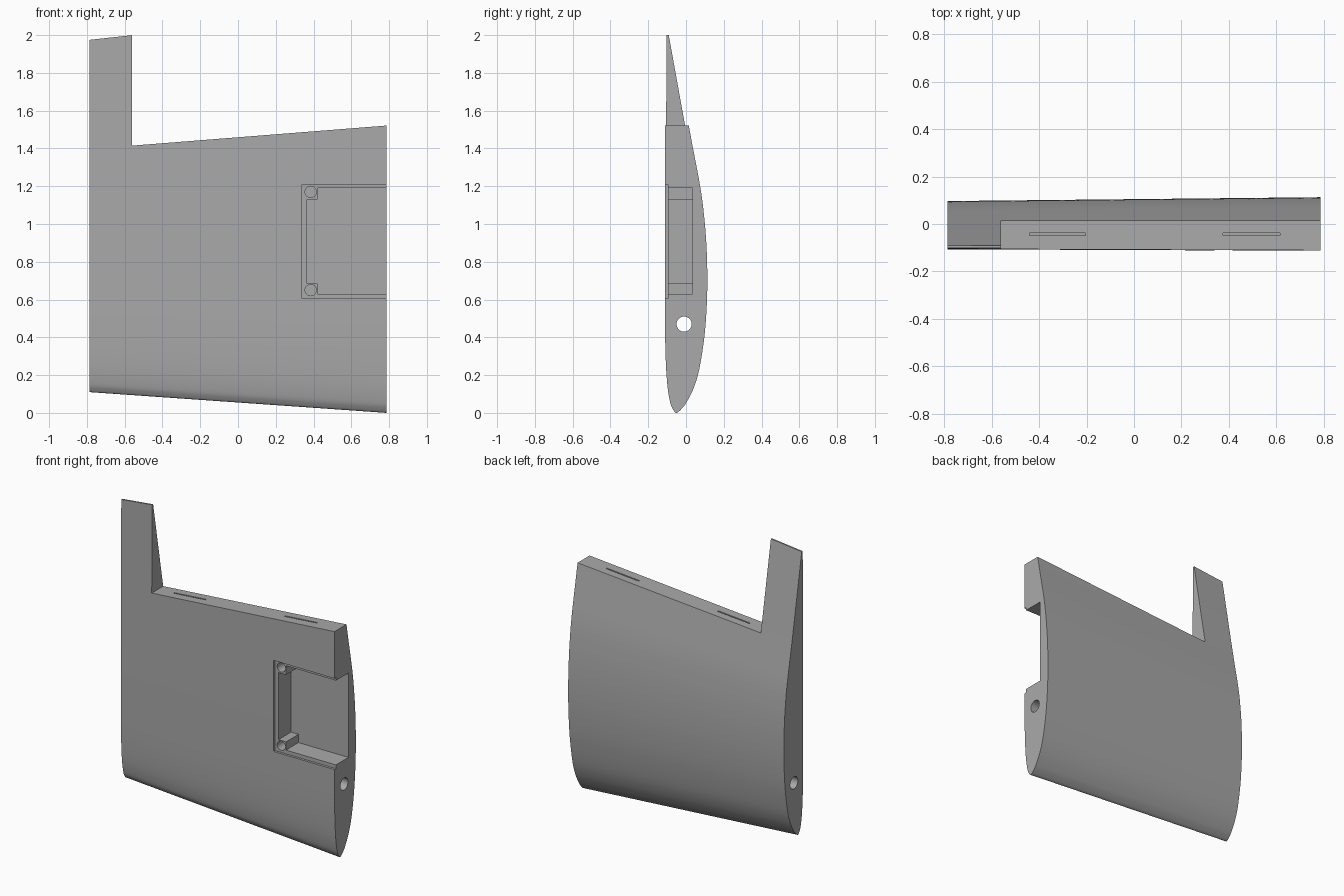
import bpy, bmesh, math
from mathutils import Vector

default = bpy.data.objects.get("Cube")
if default:
    bpy.data.objects.remove(default, do_unlink=True)

grey = bpy.data.materials.new("plain grey")
grey.use_nodes = True
grey.diffuse_color = (0.4, 0.4, 0.4, 1)
grey.node_tree.nodes["Principled BSDF"].inputs["Base Color"].default_value = (0.4, 0.4, 0.4, 1)


def loft(name, ring_a, ring_b):
    """Closed solid between two matching outlines."""
    bm = bmesh.new()
    a = [bm.verts.new(p) for p in ring_a]
    b = [bm.verts.new(p) for p in ring_b]
    n = len(a)
    for i in range(n):
        j = (i + 1) % n
        bm.faces.new((a[i], a[j], b[j], b[i]))
    bm.faces.new(a)
    bm.faces.new(b)
    bmesh.ops.recalc_face_normals(bm, faces=bm.faces)
    mesh = bpy.data.meshes.new(name)
    bm.to_mesh(mesh)
    bm.free()
    mesh.materials.append(grey)
    obj = bpy.data.objects.new(name, mesh)
    bpy.context.collection.objects.link(obj)
    return obj


def smooth_path(points, steps=5):
    """Rounded path through the points."""
    pts = [Vector(p) for p in points]
    pts = [pts[0]] + pts + [pts[-1]]
    out = []
    for p0, p1, p2, p3 in zip(pts, pts[1:], pts[2:], pts[3:]):
        for k in range(steps):
            t = k / steps
            out.append(0.5 * (2 * p1 + (p2 - p0) * t
                              + (2 * p0 - 5 * p1 + 4 * p2 - p3) * t ** 2
                              + (3 * p1 - p0 - 3 * p2 + p3) * t ** 3))
    return out + [pts[-1]]


# Wing section as (y, z): back trailing edge, round the nose, up the front
section = smooth_path([
    (-.095, 2.146), (.015, 1.52), (.075, 1.2), (.098, 1.02), (.109, .87),
    (.113, .72), (.110, .57), (.097, .4), (.07, .23), (.04, .13),
    (.005, .06), (-.02, .025), (-.05, 0), (-.07, .02), (-.085, .06),
    (-.1, .16), (-.109, .33), (-.112, .6), (-.113, .9), (-.111, 1.52),
    (-.107, 2.146)])
NOSE = -.05
END = .787
root = [(END, y, z) for y, z in section]
tip = [(-END, NOSE + (y - NOSE) * .9, .11 + z * .869) for y, z in section]
wing = loft("wing_panel", root, tip)


def cut(cutter):
    """Subtract the cutter from the wing, then discard it."""
    cutter.hide_render = True
    mod = wing.modifiers.new("cut", 'BOOLEAN')
    mod.operation = 'DIFFERENCE'
    mod.solver = 'EXACT'
    mod.object = cutter
    bpy.context.view_layer.objects.active = wing
    wing.select_set(True)
    bpy.ops.object.modifier_apply(modifier=mod.name)
    bpy.data.objects.remove(cutter, do_unlink=True)


def cut_outline(name, outline, y0, y1):
    """Cut an x-z outline between two depths."""
    cut(loft(name, [(x, y0, z) for x, z in outline], [(x, y1, z) for x, z in outline]))


def rect(x0, x1, z0, z1):
    return [(x0, z0), (x1, z0), (x1, z1), (x0, z1)]


def circle(u, v, r, n=32):
    return [(u + r * math.cos(2 * math.pi * i / n), v + r * math.sin(2 * math.pi * i / n))
            for i in range(n)]


# Opening for the control surface
cut_outline("flap_opening", [(-.56, 1.415), (1, 1.538), (1, 2.5), (-.56, 2.5)], -.5, .5)

# Hinge slots in the sloping edge
for x0, x1 in ((-.44, -.205), (.375, .615)):
    cut_outline("hinge_slot", rect(x0, x1, 1.32, 1.6), -.048, -.039)

# Shallow cover recess, then the deep bay with corner posts left standing
cut_outline("cover_recess", rect(.34, 1, .605, 1.21), -.3, -.096)
bay = [(.42, .63), (1, .63), (1, 1.19), (.42, 1.19),
       (.42, 1.13), (.365, 1.13), (.365, .685), (.42, .685)]
cut_outline("equipment_bay", bay, -.2, .035)

# Screw holes in the corner posts
for z in (.65, 1.17):
    cut_outline("screw_hole", circle(.385, z, .03), -.2, 0)

# Spar tube hole along the span
ring = circle(-.01, .47, .04)
cut(loft("spar_hole", [(-1, y, z) for y, z in ring], [(1, y, z) for y, z in ring]))

bpy.ops.object.select_all(action='DESELECT')
wing.select_set(True)
bpy.context.view_layer.objects.active = wing
bpy.ops.object.shade_smooth_by_angle(angle=math.radians(30))
